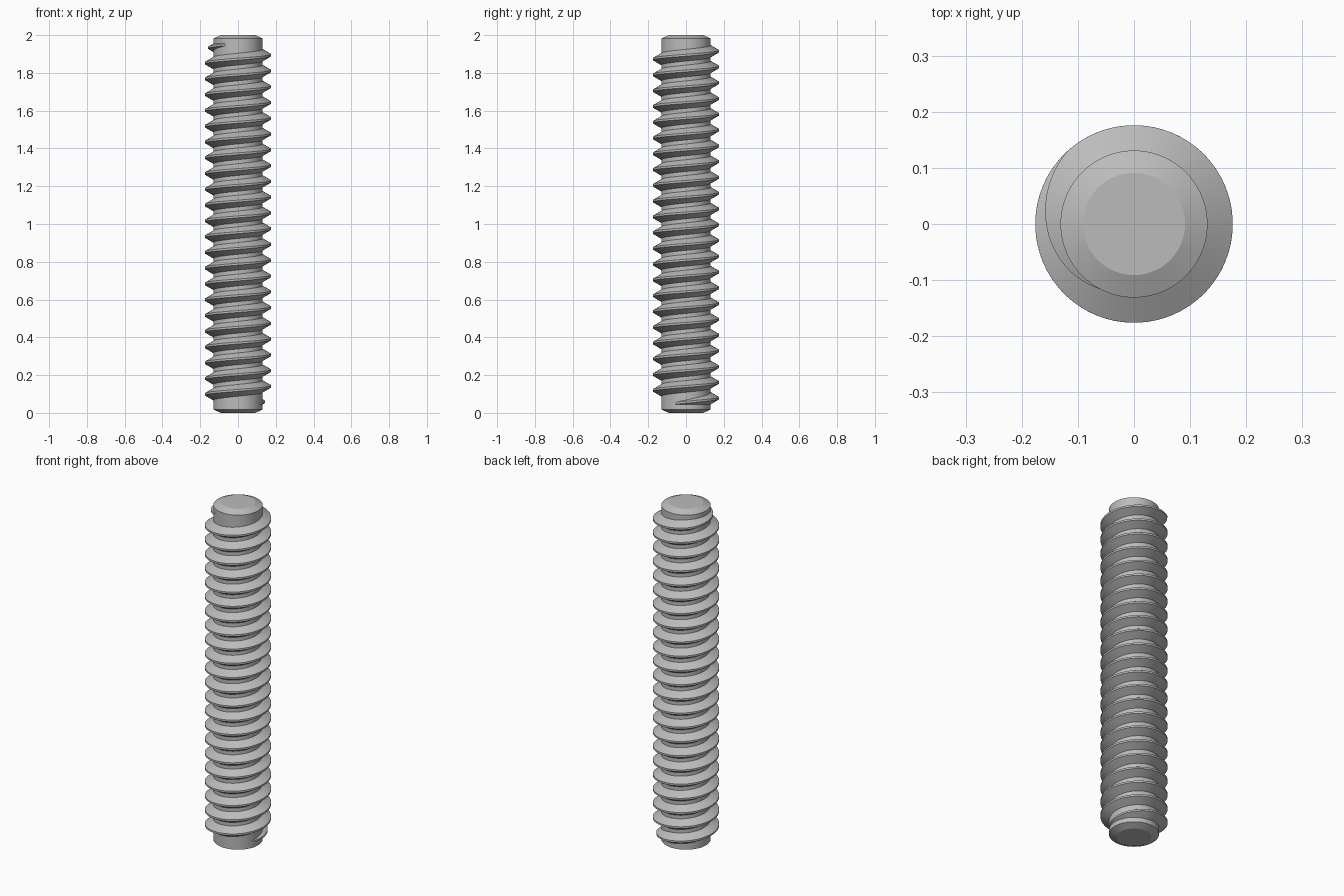
import bpy, bmesh, math

cube = bpy.data.objects.get("Cube")
if cube:
    bpy.data.objects.remove(cube, do_unlink=True)

HEIGHT, CORE_R, CREST_R = 2.0, 0.131, 0.176
PITCH, STEPS = 0.0835, 72
CHAMFER_W, CHAMFER_H = 0.04, 0.018

steel = bpy.data.materials.new("grey steel")
steel.use_nodes = True
colour = (0.5, 0.5, 0.5, 1)
steel.diffuse_color = colour
steel.node_tree.nodes["Principled BSDF"].inputs["Base Color"].default_value = colour


def finish(name, bm):
    """Turn a bmesh into a smooth-shaded object with sharp edges kept."""
    bmesh.ops.recalc_face_normals(bm, faces=bm.faces)
    mesh = bpy.data.meshes.new(name)
    bm.to_mesh(mesh)
    bm.free()
    mesh.materials.append(steel)
    obj = bpy.data.objects.new(name, mesh)
    bpy.context.collection.objects.link(obj)
    bpy.ops.object.select_all(action="DESELECT")
    obj.select_set(True)
    bpy.context.view_layer.objects.active = obj
    bpy.ops.object.shade_smooth_by_angle(angle=math.radians(20))


def loft(name, rings):
    """Skin closed rings of points and cap both ends."""
    bm = bmesh.new()
    loops = [[bm.verts.new(p) for p in ring] for ring in rings]
    n = len(loops[0])
    for a, b in zip(loops, loops[1:]):
        for i in range(n):
            j = (i + 1) % n
            bm.faces.new((a[i], a[j], b[j], b[i]))
    bm.faces.new(loops[0])
    bm.faces.new(loops[-1])
    finish(name, bm)


# Core rod with chamfered ends
tip_r = CORE_R - CHAMFER_W
outline = [(tip_r, 0), (CORE_R, CHAMFER_H),
           (CORE_R, HEIGHT - CHAMFER_H), (tip_r, HEIGHT)]
angles = [math.tau * i / STEPS for i in range(STEPS)]
loft("core_rod", [[(r * math.cos(a), r * math.sin(a), z) for a in angles]
                  for r, z in outline])

# Right-handed helical thread that sinks into the core at both ends
START_Z = 0.0567          # height of the crest at angle zero
first, last = -0.1, 22.7  # turns
RUNOUT = 0.33             # turns
BURY = 0.008
crest_half = PITCH / 16
depth = CREST_R - CORE_R + BURY
base_half = crest_half + depth * math.tan(math.radians(30))
profile = [(CREST_R - depth, -base_half), (CREST_R, -crest_half),
           (CREST_R, crest_half), (CREST_R - depth, base_half)]

count = round((last - first) * STEPS)
rings = []
for i in range(count + 1):
    turn = first + (last - first) * i / count
    fade = min(1, (turn - first) / RUNOUT, (last - turn) / RUNOUT)
    sink = (1 - fade) * (depth - BURY / 2)
    a, z = math.tau * turn, START_Z + PITCH * turn
    rings.append([((r - sink) * math.cos(a), (r - sink) * math.sin(a), z + dz)
                  for r, dz in profile])
loft("helical_thread", rings)
